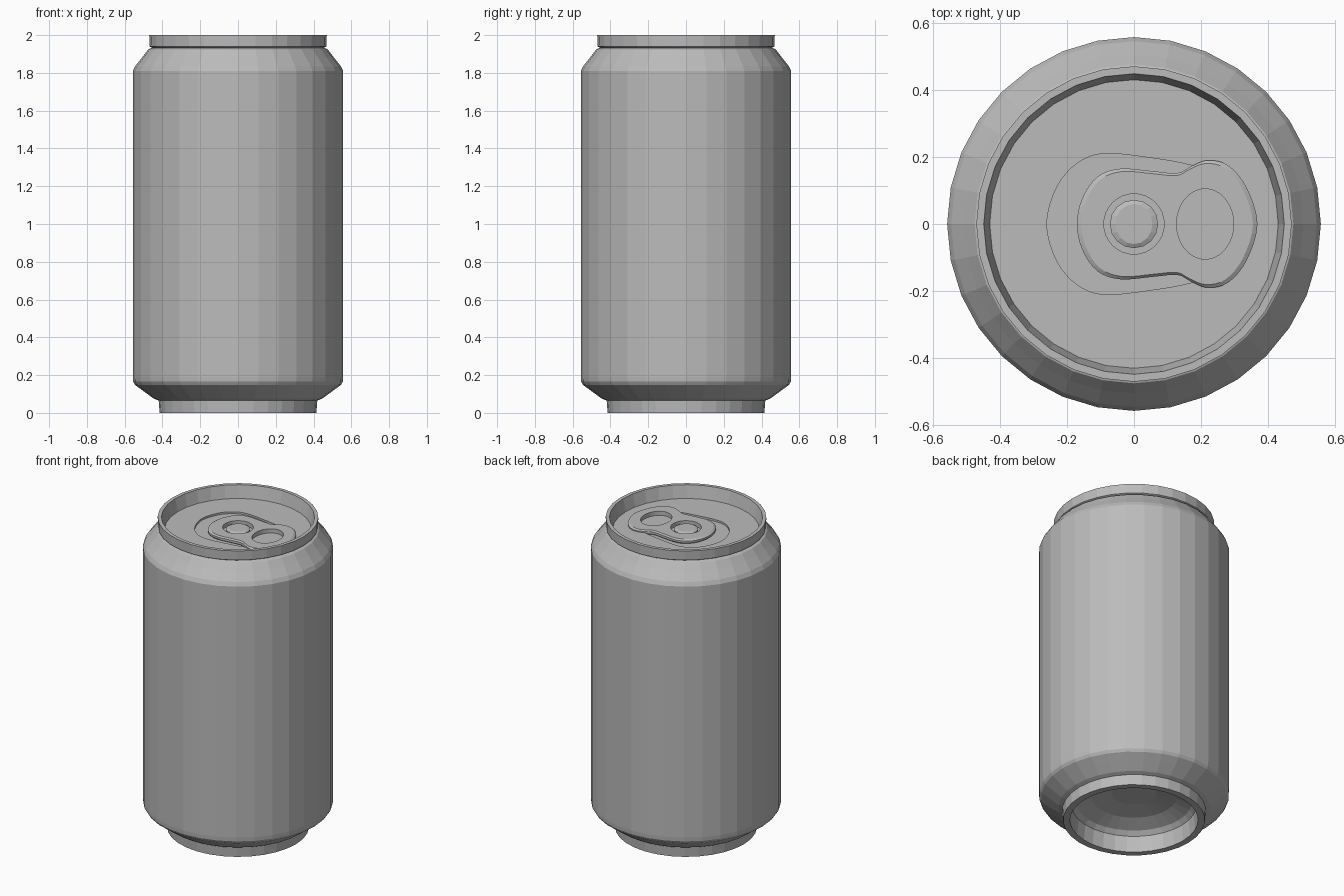
import bpy
import bmesh
from math import cos, sin, pi
from mathutils import Vector

if "Cube" in bpy.data.objects:
    bpy.data.objects.remove(bpy.data.objects["Cube"], do_unlink=True)

# One bare metal colour
metal = bpy.data.materials.new("plain grey metal")
metal.use_nodes = True
grey = (0.5, 0.5, 0.5, 1)
metal.diffuse_color = grey
metal.node_tree.nodes["Principled BSDF"].inputs["Base Color"].default_value = grey


def finish(bm, name):
    bmesh.ops.recalc_face_normals(bm, faces=bm.faces)
    mesh = bpy.data.meshes.new(name)
    bm.to_mesh(mesh)
    bm.free()
    mesh.materials.append(metal)
    obj = bpy.data.objects.new(name, mesh)
    bpy.context.scene.collection.objects.link(obj)
    return obj


def loft(name, rings):
    """Joins rings of points from bottom to top and caps both ends."""
    bm = bmesh.new()
    loops = [[bm.verts.new(p) for p in ring] for ring in rings]
    for low, high in zip(loops, loops[1:]):
        for i in range(len(low)):
            j = (i + 1) % len(low)
            bm.faces.new((low[i], low[j], high[j], high[i]))
    bm.faces.new(loops[0][::-1])
    bm.faces.new(loops[-1])
    return finish(bm, name)


def ellipse(rx, ry, z, cx=0.0, sides=32):
    return [(cx + rx * cos(2 * pi * i / sides), ry * sin(2 * pi * i / sides), z)
            for i in range(sides)]


def smooth_outline(half, steps=4):
    """Mirrors a half outline in y and rounds it with a closed spline."""
    pts = [Vector(p) for p in half]
    pts += [Vector((p.x, -p.y)) for p in pts[-2:0:-1]]
    out = []
    for i in range(len(pts)):
        a, b, c, d = (pts[(i + k) % len(pts)] for k in (-1, 0, 1, 2))
        for s in range(steps):
            t = s / steps
            out.append(b + 0.5 * t * ((c - a) + t * ((2 * a - 5 * b + 4 * c - d)
                                      + t * (3 * b - a - 3 * c + d))))
    return out


def level(outline, z, scale=1.0, cx=0.0):
    return [(cx + (p.x - cx) * scale, p.y * scale, z) for p in outline]


def cut(obj, cutter):
    mod = obj.modifiers.new("cut", 'BOOLEAN')
    mod.operation = 'DIFFERENCE'
    mod.solver = 'EXACT'
    mod.object = cutter
    bpy.context.view_layer.update()
    graph = bpy.context.evaluated_depsgraph_get()
    mesh = bpy.data.meshes.new_from_object(obj.evaluated_get(graph))
    obj.modifiers.clear()
    obj.data = mesh
    bpy.data.objects.remove(cutter, do_unlink=True)


# Can shell: domed underside, foot ring, body, shoulder, rim and sunken lid
profile = [
    (0.13, 0.18), (0.25, 0.16), (0.34, 0.125), (0.365, 0.1), (0.375, 0.0),
    (0.415, 0.0), (0.42, 0.065), (0.445, 0.075), (0.5, 0.115), (0.545, 0.148),
    (0.555, 0.165), (0.557, 0.19), (0.557, 1.81), (0.545, 1.835),
    (0.505, 1.885), (0.475, 1.925), (0.455, 1.933), (0.468, 1.94),
    (0.47, 2.0), (0.448, 2.0), (0.43, 1.92),
]
can = loft("can_body", [ellipse(r, r, z) for r, z in profile])

# Shallow panel pressed into the lid
panel = smooth_outline([
    (-0.26, 0), (-0.23, 0.11), (-0.17, 0.18), (-0.09, 0.21), (0.05, 0.197),
    (0.17, 0.175), (0.27, 0.14), (0.32, 0.08), (0.34, 0)])
cut(can, loft("panel_cutter", [level(panel, 1.908), level(panel, 1.96)]))

# Pull tab with a finger opening and a rivet opening
outline = smooth_outline([
    (-0.17, 0), (-0.155, 0.075), (-0.11, 0.14), (-0.04, 0.165), (0.06, 0.157),
    (0.13, 0.152), (0.17, 0.172), (0.22, 0.19), (0.28, 0.175), (0.335, 0.11),
    (0.368, 0)])
tab = loft("pull_tab", [level(outline, 1.906, 0.96, 0.1), level(outline, 1.915, 1, 0.1),
                        level(outline, 1.927, 1, 0.1), level(outline, 1.935, 0.95, 0.1)])
cut(tab, loft("finger_cutter", [ellipse(0.085, 0.105, z, 0.212) for z in (1.89, 1.96)]))
cut(tab, loft("rivet_cutter", [ellipse(0.09, 0.09, z) for z in (1.89, 1.96)]))

# Rivet holding the tab
loft("rivet", [ellipse(0.072, 0.072, 1.905, sides=16),
               ellipse(0.072, 0.072, 1.925, sides=16),
               ellipse(0.055, 0.06, 1.932, sides=16)])
